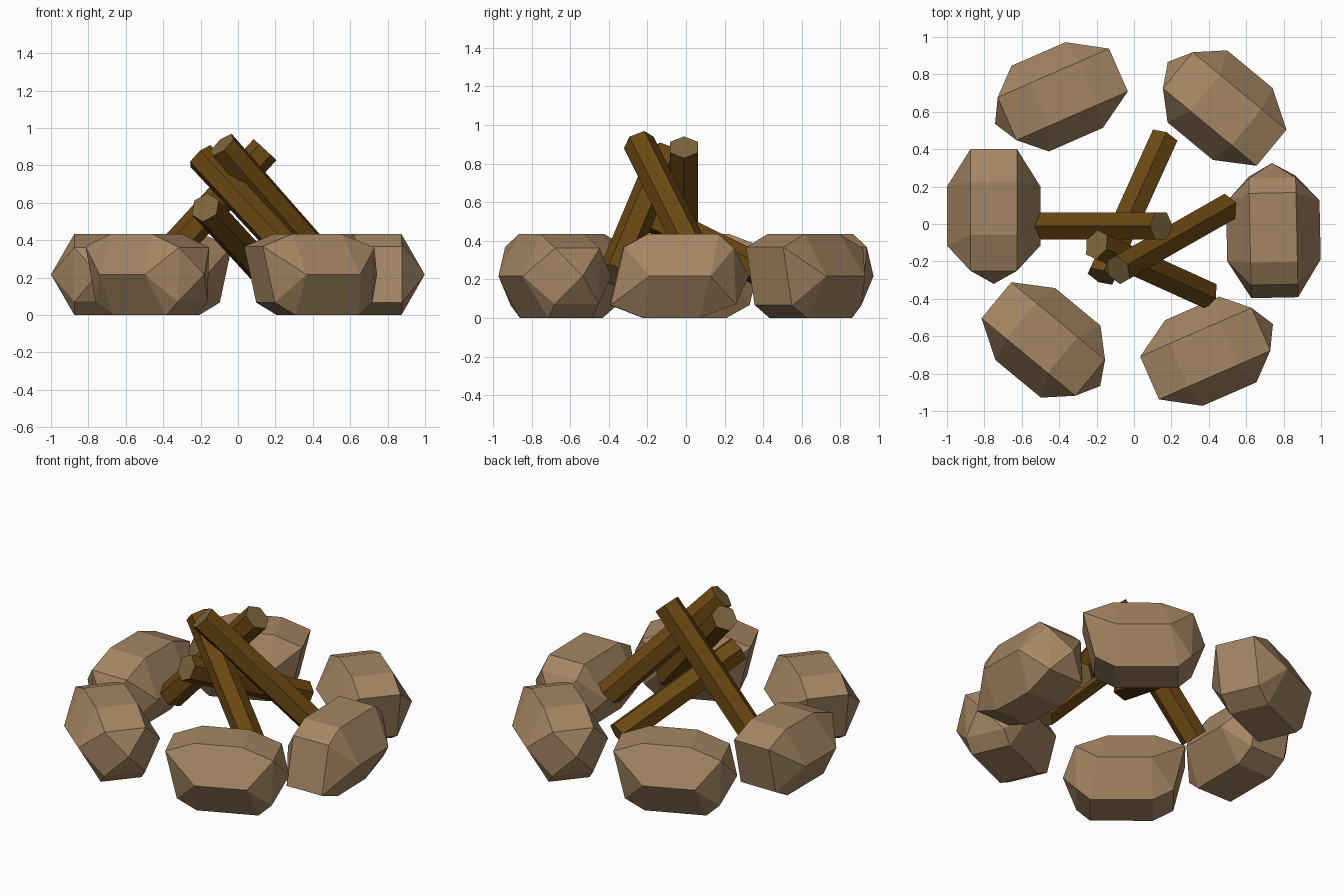
import bpy, bmesh
from math import radians
from mathutils import Vector, Matrix

cube = bpy.data.objects.get("Cube")
if cube:
    bpy.data.objects.remove(cube, do_unlink=True)


def make_material(name, rgb):
    mat = bpy.data.materials.new(name)
    mat.use_nodes = True
    color = (*rgb, 1.0)
    mat.diffuse_color = color
    mat.node_tree.nodes["Principled BSDF"].inputs["Base Color"].default_value = color
    return mat


stone_mat = make_material("tan stone", (0.376, 0.238, 0.125))
bark_mat = make_material("dark brown bark", (0.145, 0.064, 0.006))
cut_mat = make_material("pale cut wood", (0.205, 0.133, 0.045))


def add_object(name, bm, materials, matrix):
    mesh = bpy.data.meshes.new(name)
    bm.to_mesh(mesh)
    bm.free()
    for mat in materials:
        mesh.materials.append(mat)
    obj = bpy.data.objects.new(name, mesh)
    obj.matrix_world = matrix
    bpy.context.collection.objects.link(obj)
    return obj


HALF = 0.217     # half height of a stone
MID = 0.36       # distance from blunt end to stone centre


def stone(name, x, y, yaw, roll=0):
    """Chunky six-sided stone lying along local x, pointed at the far end."""
    points = [(0.72, 0, 0)]
    for side in (-1, 1):
        points += [(0.20, side * 0.25, 0), (0.515, side * 0.25, 0)]
        # upper half, then lower half
        for u, z in ((0.0, 0.15), (0.173, HALF), (0.46, HALF), (0.65, 0.145),
                     (0.07, -0.15), (0.19, -HALF), (0.56, -HALF), (0.64, -0.145)):
            points.append((u, side * 0.125, z))
    bm = bmesh.new()
    for u, v, z in points:
        bm.verts.new((u - MID, v, z))
    bmesh.ops.convex_hull(bm, input=bm.verts[:])
    bmesh.ops.dissolve_limit(bm, angle_limit=radians(1), verts=bm.verts[:], edges=bm.edges[:])
    bmesh.ops.recalc_face_normals(bm, faces=bm.faces[:])
    matrix = (Matrix.Translation((x, y, HALF)) @ Matrix.Rotation(radians(yaw), 4, 'Z')
              @ Matrix.Rotation(radians(roll), 4, 'X'))
    add_object(name, bm, [stone_mat], matrix)


def log(name, top, bottom, radius=0.083):
    """Six-sided log between two end centres, with pale cut ends."""
    top, bottom = Vector(top), Vector(bottom)
    axis = top - bottom
    bm = bmesh.new()
    bmesh.ops.create_cone(bm, cap_ends=True, segments=6, radius1=radius,
                          radius2=radius, depth=axis.length)
    for face in bm.faces:
        face.material_index = 1 if abs(face.normal.z) > 0.9 else 0
    spin = axis.to_track_quat('Z', 'Y').to_matrix().to_4x4()
    add_object(name, bm, [bark_mat, cut_mat], Matrix.Translation((top + bottom) / 2) @ spin)


# Ring of stones
stone("front_left_stone", 0.413, -0.679, 23.6)
stone("front_right_stone", -0.458, -0.637, -39.6)
stone("right_stone", -0.75, 0.04, -90)
stone("back_right_stone", -0.413, 0.679, 203.6)
stone("back_left_stone", 0.458, 0.637, 140.4)
stone("left_stone", 0.745, -0.034, 91.2, 180)

# Stacked logs leaning on each other
log("right_log", (0.145, -0.01, 0.885), (-0.47, -0.01, 0.215))
log("back_log", (-0.175, -0.28, 0.575), (0.16, 0.46, 0.21))
log("left_log", (-0.085, -0.245, 0.91), (0.495, 0.085, 0.25))
log("front_log", (-0.2, -0.11, 0.85), (0.385, -0.375, 0.22))
